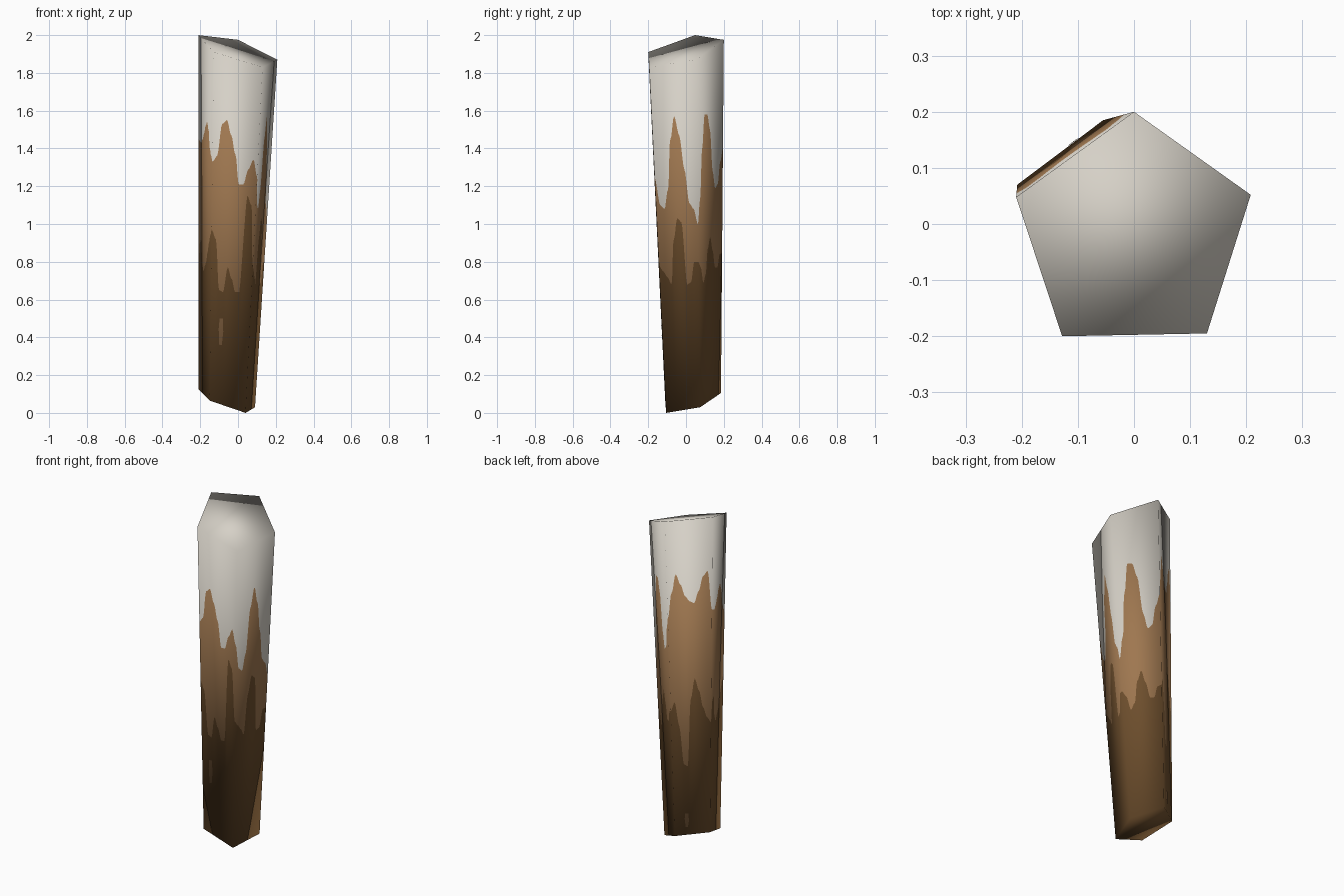
import bpy
import bmesh
from mathutils import Vector

if "Cube" in bpy.data.objects:
    bpy.data.objects.remove(bpy.data.objects["Cube"])

# Corner loops of the slanted five-sided post, counter-clockwise from the back left
TOP = [Vector(p) for p in ((-.21, .048, 2.0), (-.128, -.2, 1.91), (.13, -.195, 1.83),
                           (.208, .052, 1.87), (0, .2, 1.975))]
BOTTOM = [Vector(p) for p in ((-.208, .07, .125), (-.15, -.11, .065), (.04, -.105, 0),
                              (.09, .075, .03), (-.055, .185, .105))]
SAMPLES, SUB = 10, 5   # painted-edge samples per side, columns per sample

# Heights of the two ragged colour borders, evenly spaced around the post
UPPER = [1.45, 1.44, 1.43, 1.45, 1.48, 1.52, 1.54, 1.50, 1.40, 1.36,
         1.33, 1.36, 1.53, 1.55, 1.47, 1.37, 1.21, 1.21, 1.29, 1.34,
         1.25, 1.10, 1.08, 1.18, 1.45, 1.57, 1.47, 1.29, 1.11, 1.08,
         1.00, 1.13, 1.40, 1.58, 1.58, 1.50, 1.28, 1.19, 1.21, 1.33,
         1.40, 1.55, 1.66, 1.60, 1.53, 1.50, 1.49, 1.56, 1.65, 1.68]
LOWER = [.78, .90, .92, .78, .75, .78, .80, .85, .90, .94,
         .97, .92, .65, .64, .77, .71, .64, .64, 1.15, 1.10,
         .78, .75, .72, .68, .92, 1.03, 1.01, .68, .69, .80,
         .80, .77, .69, .73, .87, .93, .86, .77, .77, .84,
         .85, .90, .76, .53, .52, .92, 1.04, .97, .87, .81]


def material(name, rgb):
    m = bpy.data.materials.new(name)
    m.diffuse_color = (*rgb, 1)
    m.use_nodes = True
    m.node_tree.nodes["Principled BSDF"].inputs["Base Color"].default_value = m.diffuse_color
    return m


MATS = [material("dark_brown", (.160, .080, .027)),
        material("mid_brown", (.345, .185, .080)),
        material("pale_grey", (.670, .635, .570))]


def border(heights, s):
    """Smooth interpolation of a looping border at sample position s."""
    i = int(s)
    f = s - i
    f = f * f * (3 - 2 * f)
    n = len(heights)
    return heights[i % n] * (1 - f) + heights[(i + 1) % n] * f


def corner_normals():
    """Fully smooth normals of the plain post, caps included."""
    bm = bmesh.new()
    b = [bm.verts.new(p) for p in BOTTOM]
    t = [bm.verts.new(p) for p in TOP]
    for i in range(5):
        j = (i + 1) % 5
        bm.faces.new((b[i], b[j], t[j], t[i]))
    bm.faces.new(t)
    bm.faces.new(b[::-1])
    bm.normal_update()
    result = [v.normal.copy() for v in b], [v.normal.copy() for v in t]
    bm.free()
    return result


NB, NT = corner_normals()


def around(loop, side, u):
    return loop[side].lerp(loop[(side + 1) % 5], u)


def add_object(name, verts, faces, mats, normals):
    me = bpy.data.meshes.new(name)
    me.from_pydata(verts, [], faces)
    for m in MATS:
        me.materials.append(m)
    for p, k in zip(me.polygons, mats):
        p.material_index = k
        p.use_smooth = True
    me.update()
    me.normals_split_custom_set_from_vertices([n.normalized() for n in normals])
    ob = bpy.data.objects.new(name, me)
    bpy.context.collection.objects.link(ob)
    return ob


# Post: thin columns, each cut at the two colour borders
verts, normals, faces, mats = [], [], [], []
per_side = SAMPLES * SUB
count = per_side * 5
for c in range(count):
    side, u = c // per_side, (c % per_side) / per_side
    lo, hi = around(BOTTOM, side, u), around(TOP, side, u)
    nl, nh = around(NB, side, u), around(NT, side, u)
    cuts = [(border(h, c / SUB) - lo.z) / (hi.z - lo.z) for h in (LOWER, UPPER)]
    for t in (0, *cuts, 1):
        verts.append(lo.lerp(hi, t))
        normals.append(nl.lerp(nh, t))
for c in range(count):
    d = (c + 1) % count
    for k in range(3):
        faces.append((4 * c + k, 4 * d + k, 4 * d + k + 1, 4 * c + k + 1))
        mats.append(k)

# Slanted end caps share the corner points
corners = [4 * per_side * i for i in range(5)]
faces += [[i + 3 for i in corners], corners[::-1]]
mats += [2, 0]
add_object("post", verts, faces, mats, normals)


# Small bare patches in the dark lower bark
def patch(name, side, u, z, half_u, half_z):
    pts, nrm = [], []
    for a, b in ((-.6, -1), (.5, -1), (1, 0), (.7, 1), (-.7, 1), (-1, .2)):
        uu = u + a * half_u
        lo, hi = around(BOTTOM, side, uu), around(TOP, side, uu)
        t = (z + b * half_z - lo.z) / (hi.z - lo.z)
        n = around(NB, side, uu).lerp(around(NT, side, uu), t)
        j = (side + 1) % 5
        flat = (BOTTOM[j] - BOTTOM[side]).cross(TOP[side] - BOTTOM[side]).normalized()
        pts.append(lo.lerp(hi, t) + flat * .002)
        nrm.append(n)
    add_object(name, pts, [range(6)], [1], nrm)


patch("front_bare_patch", 1, .27, .43, .06, .07)
patch("back_bare_patch", 4, .65 - .3, .20, .06, .04)
